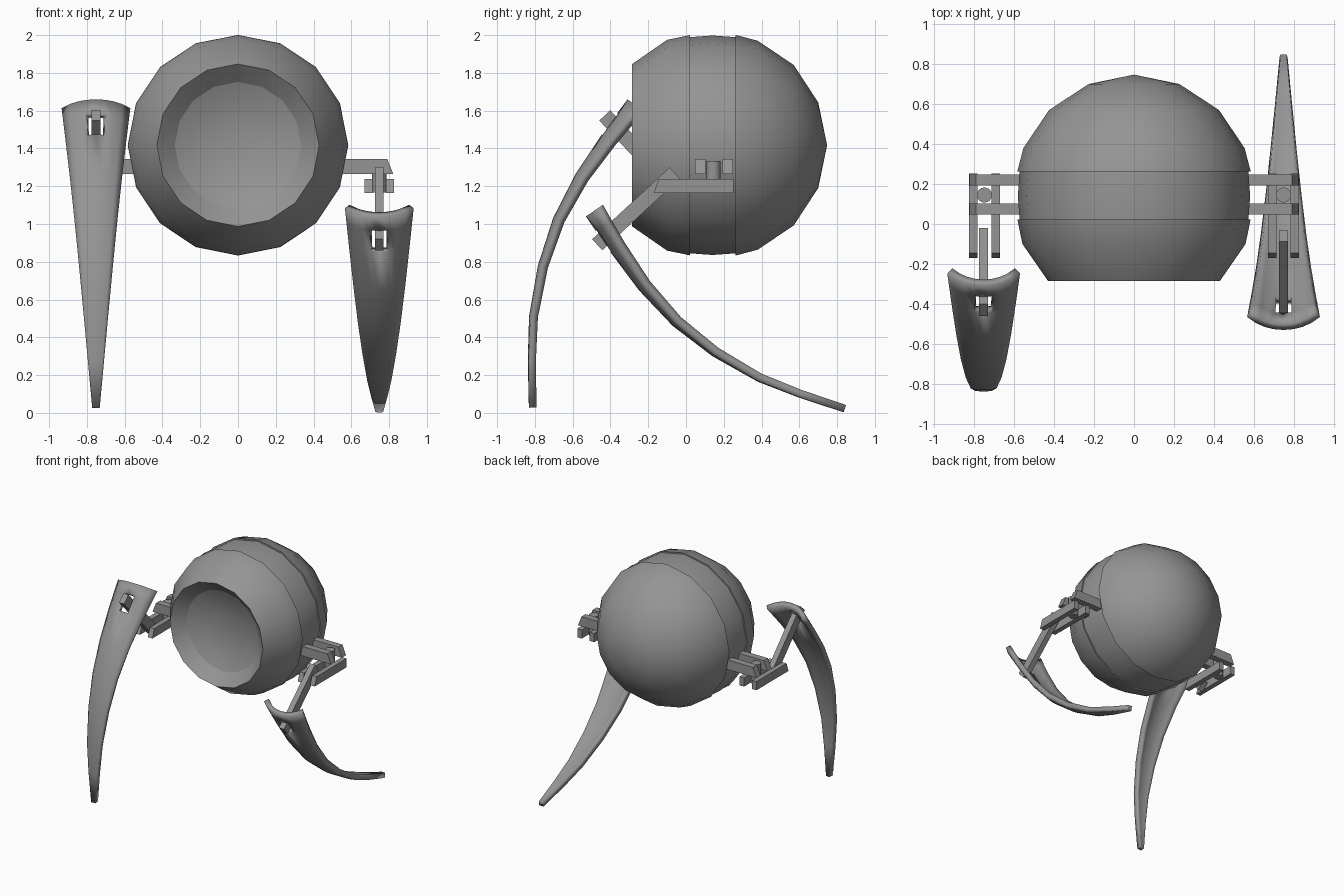
import bpy, bmesh, math
from mathutils import Vector, Matrix

if "Cube" in bpy.data.objects:
    bpy.data.objects.remove(bpy.data.objects["Cube"])

grey = bpy.data.materials.new("grey_metal")
grey.diffuse_color = (0.3, 0.3, 0.3, 1)
grey.use_nodes = True
grey.node_tree.nodes["Principled BSDF"].inputs["Base Color"].default_value = grey.diffuse_color


def finish(name, bm, recalc=True):
    if recalc:
        bmesh.ops.recalc_face_normals(bm, faces=bm.faces)
    me = bpy.data.meshes.new(name)
    bm.to_mesh(me)
    bm.free()
    me.materials.append(grey)
    ob = bpy.data.objects.new(name, me)
    bpy.context.collection.objects.link(ob)
    return ob


def smooth(ob, degrees):
    bpy.ops.object.select_all(action='DESELECT')
    ob.select_set(True)
    bpy.context.view_layer.objects.active = ob
    bpy.ops.object.shade_smooth_by_angle(angle=math.radians(degrees))


def lathe(name, profile, centre_z=1.417, steps=16):
    """Spin (y, radius) points around the front-back axis."""
    bm = bmesh.new()
    vs = [bm.verts.new((0, y, centre_z + r)) for y, r in profile]
    es = [bm.edges.new(p) for p in zip(vs, vs[1:])]
    bmesh.ops.spin(bm, geom=vs + es, cent=(0, 0, centre_z), axis=(0, 1, 0),
                   angle=math.tau, steps=steps, use_duplicate=False)
    bmesh.ops.remove_doubles(bm, verts=bm.verts, dist=1e-4)
    smooth(finish(name, bm), 32)


def slab(name, points, axis, lo, hi):
    """Extrude an outline in (x, z) along y, or in (y, z) along x."""
    bm = bmesh.new()
    at = (lambda p, d: (d, p[0], p[1])) if axis == 'X' else (lambda p, d: (p[0], d, p[1]))
    face = bm.faces.new([bm.verts.new(at(p, lo)) for p in points])
    ext = bmesh.ops.extrude_face_region(bm, geom=[face])
    step = (hi - lo, 0, 0) if axis == 'X' else (0, hi - lo, 0)
    bmesh.ops.translate(bm, vec=step, verts=[v for v in ext['geom']
                                             if isinstance(v, bmesh.types.BMVert)])
    return finish(name, bm)


# Round body: back shell, middle band, front shell with a recessed eye
lathe("back_shell", [(0.262, 0.5), (0.262, 0.584), (0.38, 0.553), (0.57, 0.425),
                     (0.70, 0.227), (0.747, 0)])
lathe("middle_band", [(0.02, 0.5), (0.02, 0.572), (0.14, 0.581), (0.265, 0.572), (0.265, 0.5)])
lathe("front_shell", [(0.022, 0.5), (0.022, 0.583), (-0.10, 0.558), (-0.285, 0.43),
                      (-0.20, 0.335)])
lathe("eye_dish", [(-0.20, 0.336), (-0.165, 0.25), (-0.14, 0.13), (-0.132, 0)])

# Centre line of the outer blade surface as (y, z), top to tip
BLADE = [Vector(p) for p in [(-0.53, 1.04), (-0.478, 0.964), (-0.40, 0.85), (-0.25, 0.65),
                             (-0.07, 0.46), (0.14, 0.30), (0.38, 0.165), (0.60, 0.08),
                             (0.835, 0.003)]]
COLUMNS = (-1, -0.76, -0.52, -0.28, 0, 0.28, 0.52, 0.76, 1)


def blade(name, cx, top, turn):
    """Curved tapering plate with a slot for the arm near its top."""
    rot = Matrix.Rotation(math.radians(turn), 2)
    pts = [rot @ (p - BLADE[0]) + Vector(top) for p in BLADE]
    run = [0]
    for a, b in zip(pts, pts[1:]):
        run.append(run[-1] + (b - a).length)
    bm = bmesh.new()
    rows = []
    for i, p in enumerate(pts):
        t = Vector((0, 0))
        if i > 0:
            t += (p - pts[i - 1]).normalized()
        if i < len(pts) - 1:
            t += (pts[i + 1] - p).normalized()
        t.normalize()
        half = 0.182 - 0.162 * run[i] / run[-1]
        row = []
        for u in COLUMNS:
            x = u * half
            depth = 0.25 - math.sqrt(0.25 ** 2 - x * x)
            row.append(bm.verts.new((cx + x, p.x - t.y * depth, p.y + t.x * depth)))
        rows.append(row)
    for i in range(len(rows) - 1):
        for j in range(len(COLUMNS) - 1):
            if i == 1 and j in (3, 4):
                continue  # slot
            a, b = rows[i], rows[i + 1]
            bm.faces.new((a[j], a[j + 1], b[j + 1], b[j]))
    loose = [v for v in bm.verts if not v.link_faces]
    bmesh.ops.delete(bm, geom=loose, context='VERTS')
    ob = finish(name, bm, recalc=False)
    mod = ob.modifiers.new("thickness", 'SOLIDIFY')
    mod.thickness, mod.offset = 0.04, 1
    smooth(ob, 30)


def arm(name, cx, start, end, thick=0.08):
    """Straight square-ended beam between two (y, z) points."""
    a, b = Vector(start), Vector(end)
    d = (b - a).normalized()
    n = Vector((-d.y, d.x)) * thick / 2
    slab(name, [a + n, b + n, b - n, a - n], 'X', cx - 0.023, cx + 0.023)


# Shoulder brackets, mirrored on both sides
for side, s in (("left", -1), ("right", 1)):
    cx = s * 0.748
    for k, y in enumerate((0.048, 0.193)):
        slab(f"{side}_shoulder_bar_{k + 1}",
             [(s * 0.5, 1.265), (s * 0.822, 1.265), (s * 0.79, 1.345), (s * 0.5, 1.345)],
             'Y', y, y + 0.055)
    for k, x in enumerate((-0.057, 0.057)):
        slab(f"{side}_fork_bar_{k + 1}",
             [(-0.17, 1.165), (-0.145, 1.237), (0.252, 1.237), (0.252, 1.165)],
             'X', cx + x - 0.021, cx + x + 0.021)
    bm = bmesh.new()
    bmesh.ops.create_cone(bm, cap_ends=True, segments=16, radius1=0.038, radius2=0.038,
                          depth=0.165, matrix=Matrix.Translation((cx, 0.145, 1.25)))
    smooth(finish(f"{side}_hinge_pin", bm), 30)

# Left leg stands raised, right leg trails to the back
arm("left_arm", -0.752, (-0.05, 1.17), (-0.43, 1.575))
arm("right_arm", 0.748, (-0.06, 1.27), (-0.47, 0.89))
blade("left_blade", -0.752, (-0.31, 1.66), -70.5)
blade("right_blade", 0.748, (-0.53, 1.04), 0)
